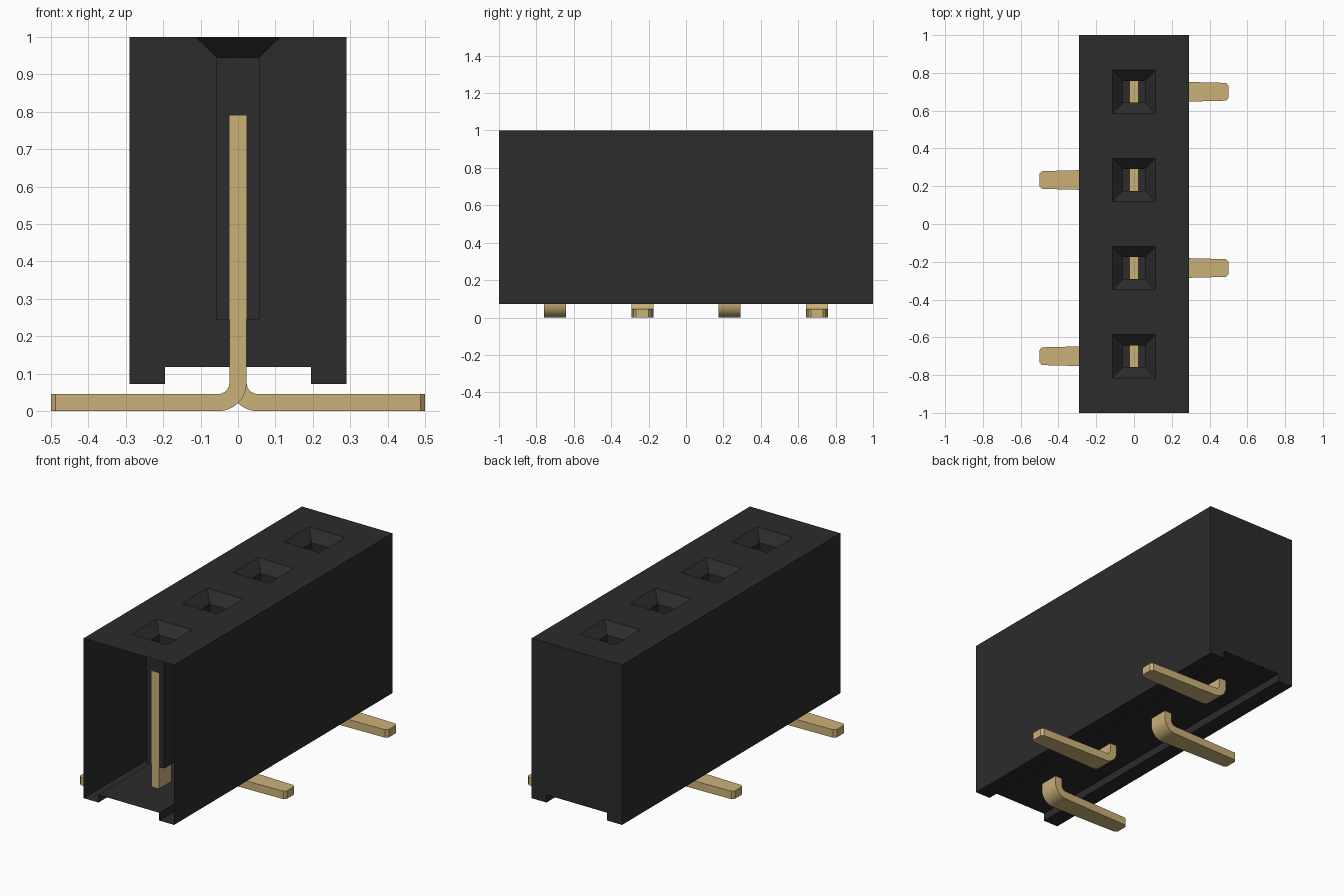
import bpy, bmesh, math
from mathutils import Vector

cube = bpy.data.objects.get("Cube")
if cube:
    bpy.data.objects.remove(cube, do_unlink=True)


def make_material(name, rgb):
    m = bpy.data.materials.new(name)
    m.use_nodes = True
    m.diffuse_color = (*rgb, 1)
    bsdf = m.node_tree.nodes["Principled BSDF"]
    bsdf.inputs["Base Color"].default_value = (*rgb, 1)
    bsdf.inputs["Roughness"].default_value = 0.6
    return m


BLACK = make_material("black plastic", (0.025, 0.025, 0.025))
GOLD = make_material("gold metal", (0.6, 0.44, 0.19))


def finish(bm, name, mat):
    mesh = bpy.data.meshes.new(name)
    bm.to_mesh(mesh)
    bm.free()
    mesh.materials.append(mat)
    ob = bpy.data.objects.new(name, mesh)
    bpy.context.collection.objects.link(ob)
    return ob


def face(bm, points, direction=None):
    f = bm.faces.new([bm.verts.new(p) for p in points])
    f.normal_update()
    if direction is not None and f.normal.dot(Vector(direction)) < 0:
        f.normal_flip()
    return f


W = 0.29                       # half width of the housing
MOUTH, SHAFT = 0.115, 0.057    # half sizes of each socket
ROWS = [-0.7, -0.233, 0.233, 0.7]


def square(y, r, z):
    return [Vector((sx * r, y + sy * r, z))
            for sx, sy in ((-1, -1), (1, -1), (1, 1), (-1, 1))]


# Housing: thin shell with an open front end and a channel underneath
bm = bmesh.new()
half = [(W, 1), (W, 0.073), (0.195, 0.073), (0.195, 0.118)]
profile = [(-x, z) for x, z in half] + half[::-1]
for (x0, z0), (x1, z1) in zip(profile, profile[1:]):
    face(bm, [(x0, -1, z0), (x0, 1, z0), (x1, 1, z1), (x1, -1, z1)])
face(bm, [(x, 1, z) for x, z in profile], (0, 1, 0))

# Top, laid out as cells with a gap at each socket
xs = [-W, -MOUTH, MOUTH, W]
ys = [-1] + [y + s * MOUTH for y in ROWS for s in (-1, 1)] + [1]
for i in range(3):
    for j in range(len(ys) - 1):
        if i == 1 and j % 2 == 1:
            continue
        face(bm, [(xs[i], ys[j], 1), (xs[i + 1], ys[j], 1),
                  (xs[i + 1], ys[j + 1], 1), (xs[i], ys[j + 1], 1)], (0, 0, 1))

# Sockets: sloped mouth, straight shaft and floor
for y in ROWS:
    rings = [square(y, MOUTH, 1), square(y, SHAFT, 0.945), square(y, SHAFT, 0.245)]
    for a, b in zip(rings, rings[1:]):
        for k in range(4):
            n = (k + 1) % 4
            quad = [a[k], a[n], b[n], b[k]]
            mid = sum(quad, Vector()) / 4
            face(bm, quad, (-mid.x, y - mid.y, 0))
    face(bm, rings[-1], (0, 0, 1))
bmesh.ops.remove_doubles(bm, verts=bm.verts, dist=0.0001)
finish(bm, "housing", BLACK)


# Pins: flat strip that bends into a tapered foot
def make_pin(name, y, side):
    t, c, width = 0.023, 0.053, 0.058
    sections = [((-t, 0.79), (t, 0.79), width)]
    for k in range(9):
        a = k / 8 * math.pi / 2
        ca, sa = math.cos(a), math.sin(a)
        sections.append(((c - 0.076 * ca, 0.076 * (1 - sa)),
                         (c - 0.03 * ca, 0.076 - 0.03 * sa), width))
    for x, w in ((0.487, 0.047), (0.5, 0.033)):
        sections.append(((x, 0), (x, 0.046), w))
    bm = bmesh.new()
    rings = []
    for (ax, az), (bx, bz), w in sections:
        rings.append([bm.verts.new((side * px, y + s * w, pz)) for px, pz, s in
                      ((ax, az, -1), (bx, bz, -1), (bx, bz, 1), (ax, az, 1))])
    for a, b in zip(rings, rings[1:]):
        for k in range(4):
            n = (k + 1) % 4
            bm.faces.new([a[k], a[n], b[n], b[k]])
    bm.faces.new(rings[0])
    bm.faces.new(rings[-1])
    bmesh.ops.recalc_face_normals(bm, faces=bm.faces)
    ob = finish(bm, name, GOLD)
    bpy.ops.object.select_all(action='DESELECT')
    ob.select_set(True)
    bpy.context.view_layer.objects.active = ob
    bpy.ops.object.shade_smooth_by_angle(angle=math.radians(25))


for i, y in enumerate(ROWS):
    make_pin(f"pin_{i + 1}", y, 1 if i % 2 else -1)
